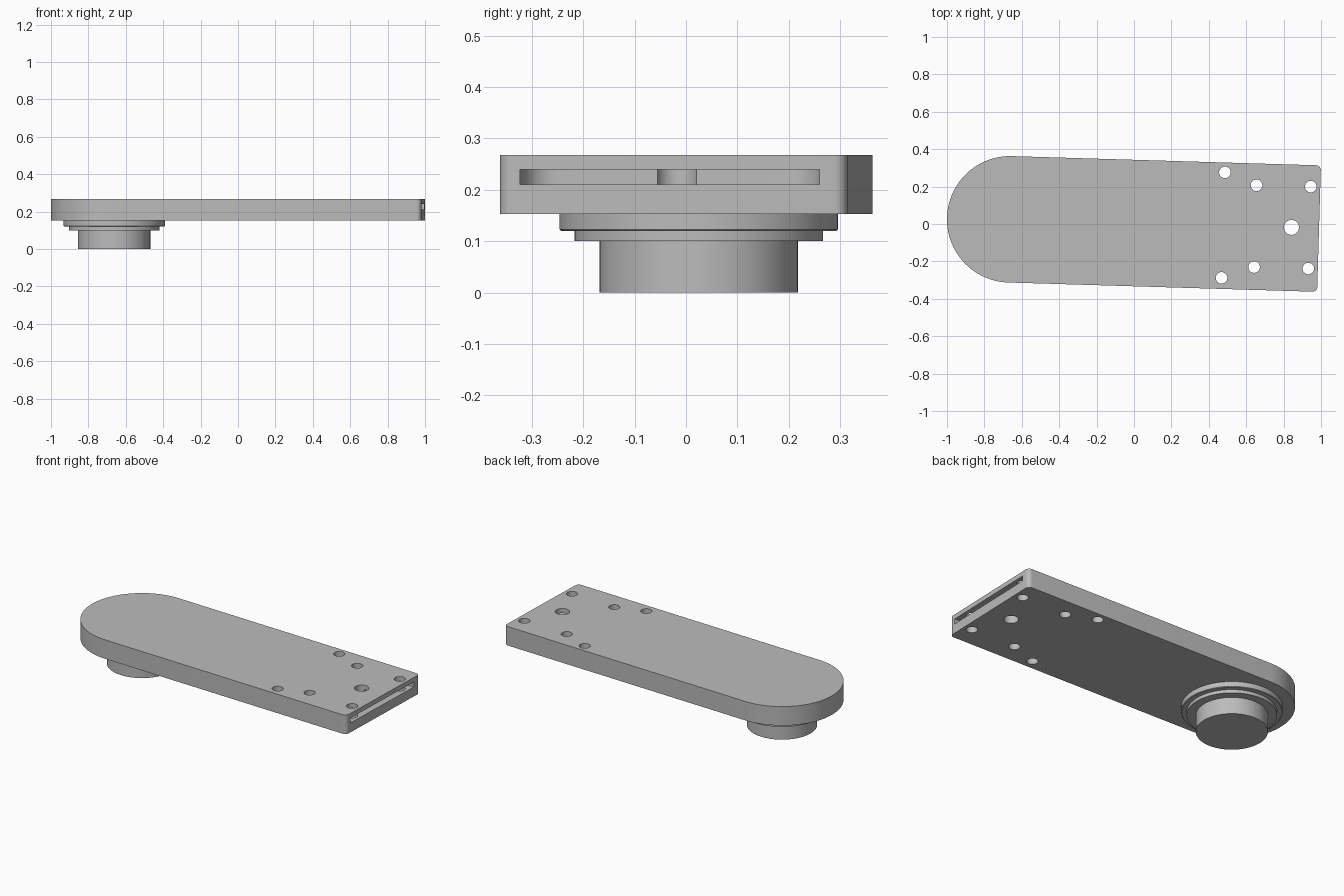
import bpy, bmesh, math
from mathutils import Vector

cube = bpy.data.objects.get("Cube")
if cube:
    bpy.data.objects.remove(cube, do_unlink=True)

PIVOT = Vector((-0.662, 0.025, 0))   # centre of the round end
TILT = -math.radians(1.72)           # slight turn of the whole plate
BOTTOM, TOP = 0.153, 0.268
RADIUS, LENGTH = 0.338, 1.652

grey = bpy.data.materials.new("plain grey")
grey.use_nodes = True
colour = (0.5, 0.5, 0.5, 1)
grey.diffuse_color = colour
grey.node_tree.nodes["Principled BSDF"].inputs["Base Color"].default_value = colour


def arc(cx, cy, r, start, end, steps):
    """Points along an arc, angles in degrees."""
    angles = [math.radians(start + (end - start) * i / steps) for i in range(steps + 1)]
    return [(cx + r * math.cos(a), cy + r * math.sin(a)) for a in angles]


def prism(name, outline, z0, z1):
    """Extrude a flat outline between two heights."""
    bm = bmesh.new()
    face = bm.faces.new([bm.verts.new((x, y, z0)) for x, y in outline])
    out = bmesh.ops.extrude_face_region(bm, geom=[face])
    top = [v for v in out["geom"] if isinstance(v, bmesh.types.BMVert)]
    bmesh.ops.translate(bm, verts=top, vec=(0, 0, z1 - z0))
    bmesh.ops.recalc_face_normals(bm, faces=bm.faces)
    mesh = bpy.data.meshes.new(name)
    bm.to_mesh(mesh)
    bm.free()
    mesh.materials.append(grey)
    obj = bpy.data.objects.new(name, mesh)
    obj.location = PIVOT
    obj.rotation_euler.z = TILT
    bpy.context.collection.objects.link(obj)
    return obj


def smooth(obj):
    bpy.ops.object.select_all(action="DESELECT")
    obj.select_set(True)
    bpy.context.view_layer.objects.active = obj
    bpy.ops.object.shade_smooth_by_angle(angle=math.radians(30))


def cut(target, cutter):
    """Subtract the cutter and discard it."""
    mod = target.modifiers.new("cut", "BOOLEAN")
    mod.operation = "DIFFERENCE"
    mod.solver = "EXACT"
    mod.object = cutter
    cutter.hide_render = True
    bpy.ops.object.select_all(action="DESELECT")
    bpy.context.view_layer.objects.active = target
    target.select_set(True)
    bpy.ops.object.modifier_apply(modifier=mod.name)
    bpy.data.objects.remove(cutter, do_unlink=True)


# Arm plate: one round end, one square end with small rounded corners
corner = 0.025
outline = (arc(0, 0, RADIUS, 90, 270, 64)
           + arc(LENGTH - corner, corner - RADIUS, corner, -90, 0, 8)
           + arc(LENGTH - corner, RADIUS - corner, corner, 0, 90, 8))
plate = prism("arm_plate", outline, BOTTOM, TOP)

# Slot in the square end, with rounded inner corners
half, inner, depth = 0.292, 0.07, 0.16
back = LENGTH - depth + inner
slot_outline = (arc(back, half - inner, inner, 90, 180, 12)
                + arc(back, inner - half, inner, 180, 270, 12)
                + [(LENGTH + 0.1, -half), (LENGTH + 0.1, half)])
slot = prism("slot_cutter", slot_outline, 0.21, 0.24)
slot.location.y -= 0.007
cut(plate, slot)

# Through holes: x, y, radius
holes = [(0.486, 0.276, 0.031), (0.655, 0.207, 0.031), (0.945, 0.2, 0.031),
         (0.842, -0.018, 0.04), (0.932, -0.238, 0.031), (0.642, -0.23, 0.031),
         (0.468, -0.288, 0.031)]
for x, y, r in holes:
    cutter = prism("hole_cutter", arc(0, 0, r, 0, 348.75, 31), BOTTOM - 0.1, TOP + 0.1)
    cutter.location = (x, y, 0)
    cut(plate, cutter)
smooth(plate)

# Stepped round boss under the round end
for name, r, z0, z1 in [("upper_flange", 0.271, 0.12, BOTTOM),
                        ("lower_flange", 0.242, 0.1, 0.12),
                        ("round_post", 0.193, 0, 0.1)]:
    disc = prism(name, arc(0, 0, r, 0, 356.25, 95), z0, z1)
    if name == "upper_flange":
        # Fine chamfer on the lower rim
        bm = bmesh.new()
        bm.from_mesh(disc.data)
        rim = [e for e in bm.edges if all(v.co.z < z0 + 0.001 for v in e.verts)]
        bmesh.ops.bevel(bm, geom=rim, offset=0.003, segments=1, affect="EDGES")
        bm.to_mesh(disc.data)
        bm.free()
    smooth(disc)
